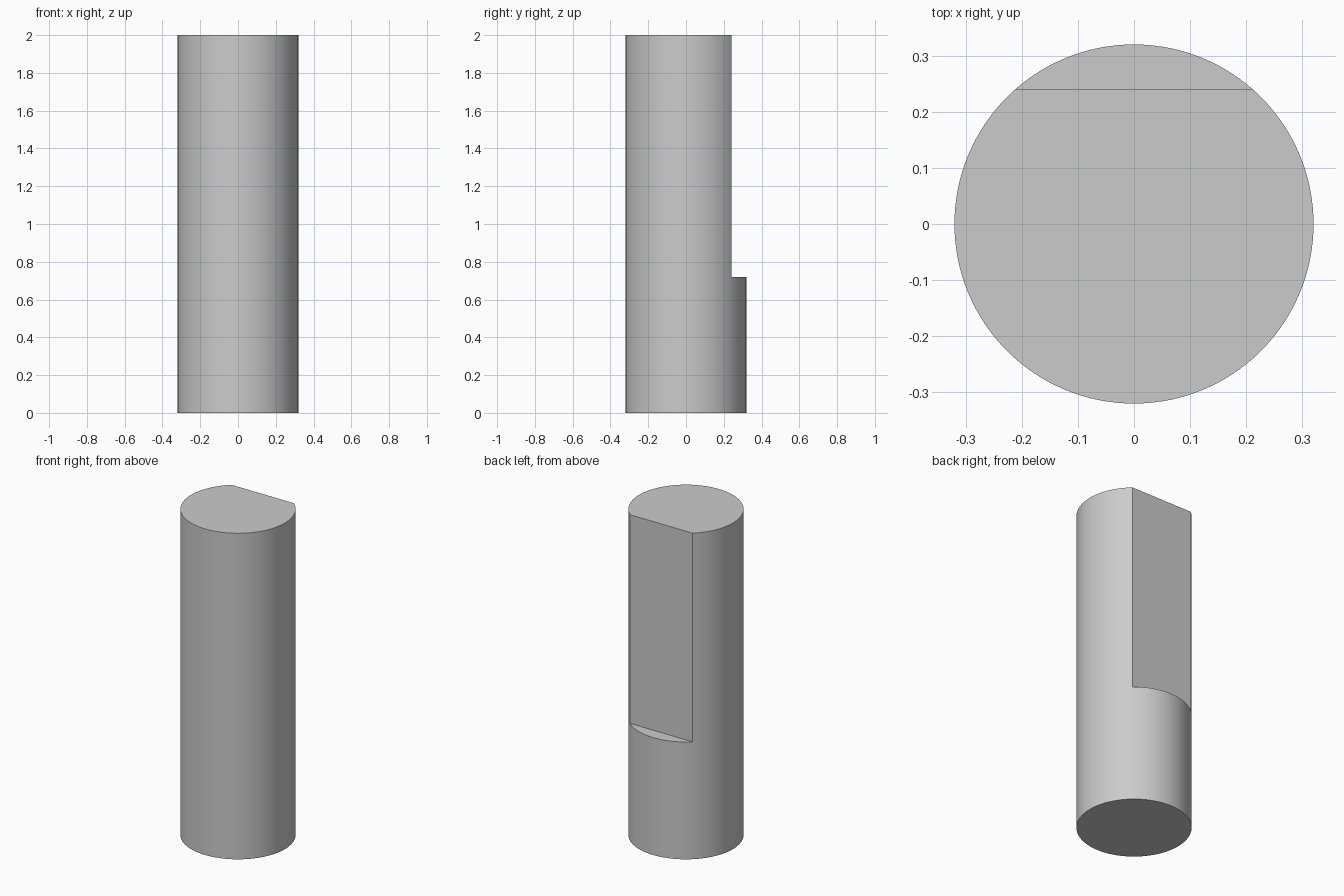
import bpy
import math

if "Cube" in bpy.data.objects:
    bpy.data.objects.remove(bpy.data.objects["Cube"])

RADIUS, HEIGHT = 0.32, 2.0
FLAT_Y, STEP_Z = 0.24, 0.72

# Round shaft
bpy.ops.mesh.primitive_cylinder_add(vertices=128, radius=RADIUS, depth=HEIGHT,
                                    location=(0, 0, HEIGHT / 2))
shaft = bpy.context.object
shaft.name = "d_shaft"

# Block that mills the flat into the back of the upper part
bpy.ops.mesh.primitive_cube_add(size=1, location=(0, FLAT_Y + 0.5, STEP_Z + 1))
cutter = bpy.context.object
cutter.name = "flat_cutter"
cutter.scale = (1, 1, 2)
cutter.hide_render = True

# Cut the flat, then discard the block
cut = shaft.modifiers.new("flat", 'BOOLEAN')
cut.operation = 'DIFFERENCE'
cut.solver = 'EXACT'
cut.object = cutter
bpy.ops.object.select_all(action='DESELECT')
shaft.select_set(True)
bpy.context.view_layer.objects.active = shaft
bpy.ops.object.modifier_apply(modifier=cut.name)
bpy.data.objects.remove(cutter)

# Smooth round wall, sharp edges
bpy.ops.object.shade_smooth_by_angle(angle=math.radians(30))
